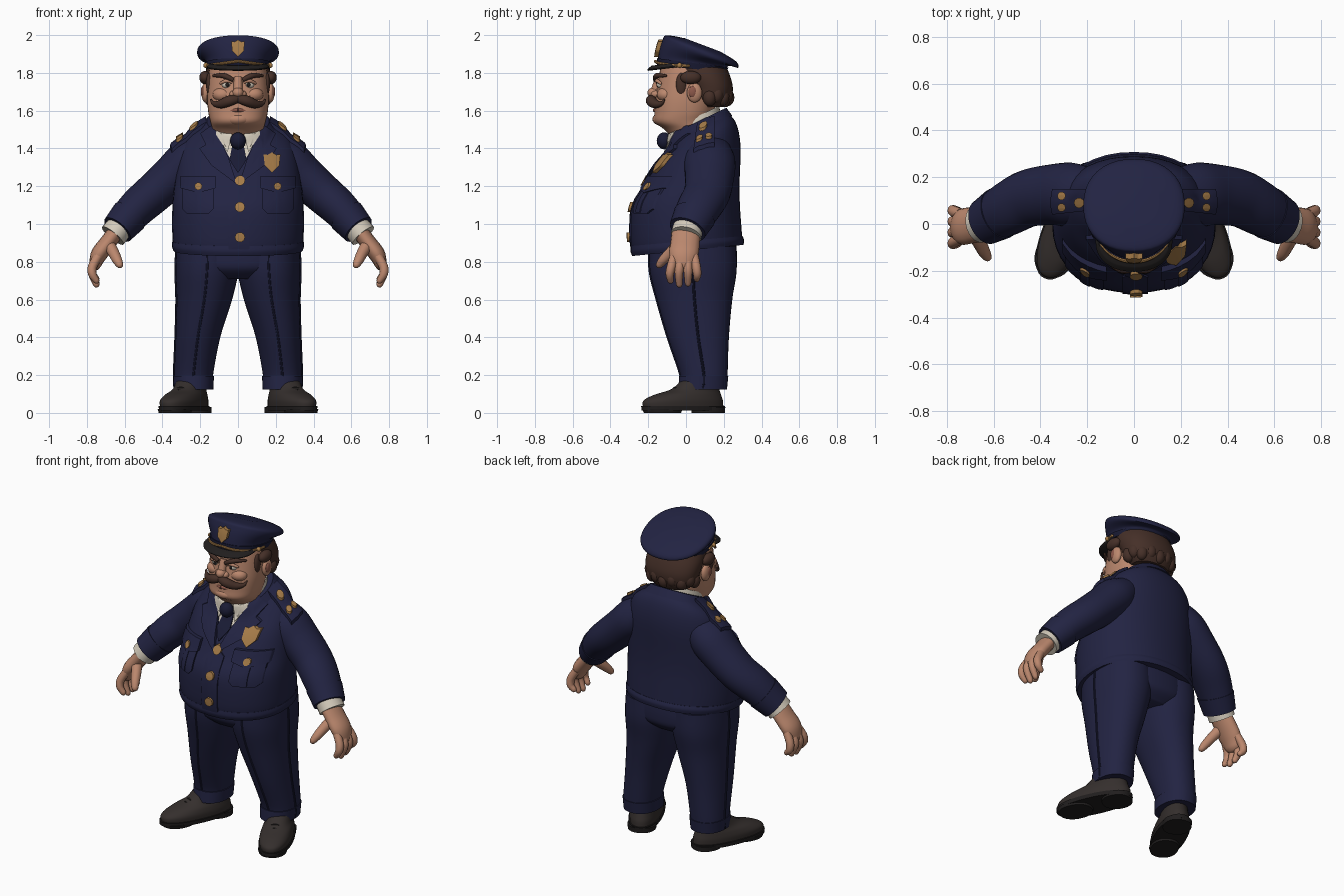
import bpy, bmesh, math
from mathutils import Vector, Matrix
from mathutils.bvhtree import BVHTree

if "Cube" in bpy.data.objects:
    bpy.data.objects.remove(bpy.data.objects["Cube"])


def material(name, *rgb):
    m = bpy.data.materials.new(name)
    m.use_nodes = True
    m.diffuse_color = (*rgb, 1)
    m.node_tree.nodes["Principled BSDF"].inputs["Base Color"].default_value = (*rgb, 1)
    return m


navy = material("navy cloth", .016, .017, .055)
dark_navy = material("dark navy", .01, .011, .035)
skin_tone = material("skin", .5, .245, .155)
lip_tone = material("lip", .27, .1, .07)
hair_brown = material("brown hair", .06, .029, .021)
leather = material("shoe leather", .035, .028, .026)
black = material("black", .015, .013, .013)
cream = material("cream shirt", .66, .6, .5)
gold = material("gold", .38, .2, .065)
made = []


def finish(name, bm, mat, mirror):
    bmesh.ops.recalc_face_normals(bm, faces=bm.faces)
    mesh = bpy.data.meshes.new(name)
    bm.to_mesh(mesh)
    bm.free()
    mesh.materials.append(mat)
    ob = bpy.data.objects.new(name, mesh)
    bpy.context.collection.objects.link(ob)
    if mirror:
        ob.modifiers.new("mirror", "MIRROR").use_mirror_merge = False
    made.append(ob)
    return ob


def skin(name, rings, mat, mirror=False):
    """Bridge rings of points and close both ends."""
    bm = bmesh.new()
    rows = [[bm.verts.new(p) for p in ring] for ring in rings]
    n = len(rows[0])
    for a, b in zip(rows, rows[1:]):
        for i in range(n):
            bm.faces.new((a[i], a[(i + 1) % n], b[(i + 1) % n], b[i]))
    bm.faces.new(rows[0])
    bm.faces.new(rows[-1])
    return finish(name, bm, mat, mirror)


def spline(keys, steps):
    out = []
    last = len(keys) - 1
    for i in range(last):
        quad = [keys[min(max(i + k, 0), last)] for k in (-1, 0, 1, 2)]
        for s in range(steps):
            t = s / steps
            out.append([.5 * (2*q + (r-p)*t + (2*p-5*q+4*r-w)*t*t + (3*q-p-3*r+w)*t**3)
                        for p, q, r, w in zip(*quad)])
    return out + [list(keys[last])]


def oval(power, n):
    for i in range(n):
        a = math.tau * i / n
        yield [math.copysign(abs(f)**(2 / power), f) for f in (math.cos(a), math.sin(a))]


def loft(name, keys, mat, mirror=False, power=2.2, steps=5, n=40, x=0, place=None):
    """Stack ovals given as (y, z, half width, half depth, tilt, x)."""
    place = place or Matrix()
    full = [tuple(k) + (0, x)[len(k) - 4:] for k in keys]
    rings = [[place @ Vector((cx + u*rx, y + v*ry*math.cos(t), z + v*ry*math.sin(t)))
              for u, v in oval(power, n)]
             for y, z, rx, ry, t, cx in spline(full, steps)]
    return skin(name, rings, mat, mirror)


def tube(name, keys, mat, mirror=True, wide=1, ref=(0, 1, 0), tip=True, n=16, steps=5):
    """Sweep an oval along (x, y, z, radius) points, with a rounded tip."""
    pts = spline(keys, steps)
    pos = [Vector(p[:3]) for p in pts]
    rad = [p[3] for p in pts]
    if tip:
        end, r = pos[-1], rad[-1]
        step = (end - pos[-2]).normalized() * r
        pos += [end + step * .6, end + step * .95]
        rad += [r * .78, r * .3]
    rings = []
    for i, (p, r) in enumerate(zip(pos, rad)):
        t = (pos[min(i + 1, len(pos) - 1)] - pos[max(i - 1, 0)]).normalized()
        u = Vector(ref)
        u = (u - t * u.dot(t)).normalized()
        v = t.cross(u)
        rings.append([p + u*a*r*wide + v*b*r for a, b in oval(2, n)])
    return skin(name, rings, mat, mirror)


def ball(name, loc, scale, mat, mirror=False):
    bm = bmesh.new()
    bmesh.ops.create_uvsphere(bm, u_segments=20, v_segments=12, radius=1,
                              matrix=Matrix.LocRotScale(loc, None, scale))
    return finish(name, bm, mat, mirror)


def surface(*parts):
    bm = bmesh.new()
    for ob in parts:
        bm.from_mesh(ob.data)
    return BVHTree.FromBMesh(bm)


def plate(name, outline, mat, tree, lift, mirror=False, top=False):
    """Lay an outline on a surface from the front, or from the top."""
    edge = []
    for a, b in zip(outline, outline[1:] + outline[:1]):
        edge += [Vector(a).lerp(Vector(b), k / 5) for k in range(5)]
    mid = sum(edge, Vector((0, 0))) / len(edge)
    look = Vector((0, 0, -1)) if top else Vector((0, 1, 0))

    def drop(p, height):
        start = Vector((p.x, p.y, 3)) if top else Vector((p.x, -2, p.y))
        hit = tree.ray_cast(start, look)[0] or tree.find_nearest(start + look * 1.9)[0]
        return hit - look * height
    rings = [[drop(p, -.015) for p in edge]]
    rings += [[drop(mid.lerp(p, f), lift) for p in edge] for f in (1, .96, .7, .4, .1)]
    return skin(name, rings, mat, mirror)


def disc(cx, cy, r):
    return [(cx + r*u, cy + r*v) for u, v in oval(2, 10)]


def shield(cx, cy, w, h):
    half = [(0, 1), (.5, .75), (1, .8), (.85, -.3)]
    shape = half + [(0, -1)] + [(-a, b) for a, b in half[:0:-1]]
    return [(cx + a*w, cy + b*h) for a, b in shape]


# Jacket body, sleeves and collar
jacket = loft("jacket", [(.01, .865, .34, .292, .1), (0, .95, .348, .295, .08),
              (0, 1.1, .347, .285, .04), (.03, 1.22, .335, .255, .08), (.065, 1.37, .31, .23, .25),
              (.085, 1.47, .26, .19, .4), (.07, 1.535, .15, .15, .45)], navy)
loft("jacket_hem", [(.01, .86, .343, .296, .1), (.007, .885, .35, .302, .1),
                    (.004, .91, .347, .296, .09)], navy)
sleeve = tube("sleeves", [(.2, .12, 1.38, .105), (.27, .125, 1.325, .118), (.35, .125, 1.25, .112),
              (.45, .11, 1.16, .106), (.54, .065, 1.08, .1), (.635, .01, .975, .084)],
              navy, wide=1.16, tip=False, n=28)
tube("sleeve_bands", [(.575, .045, 1.042, .1), (.638, .008, .97, .088)], navy,
     wide=1.14, tip=False, n=28)
collar = loft("jacket_collar", [(.08, 1.5, .205, .18, .42), (.068, 1.545, .165, .162, .45)], navy)
loft("shirt_collar", [(.055, 1.5, .143, .145, .45), (.05, 1.565, .138, .14, .45)], cream)
chest = surface(jacket, collar)

# Shirt front, tie and lapels
plate("shirt_front", [(-.12, 1.5), (.12, 1.5), (.05, 1.36), (0, 1.3), (-.05, 1.36)],
      cream, chest, .006)
plate("collar_points", [(.03, 1.48), (.12, 1.53), (.115, 1.47), (.055, 1.38)],
      cream, chest, .02, True)
plate("tie", [(-.03, 1.42), (.03, 1.42), (.045, 1.34), (0, 1.27), (-.045, 1.34)],
      dark_navy, chest, .014)
ball("tie_knot", (0, -.115, 1.44), (.042, .04, .045), dark_navy)
plate("lapels", [(.13, 1.53), (.2, 1.48), (.17, 1.42), (.205, 1.4), (.14, 1.31),
                 (.005, 1.21), (.05, 1.35)], navy, chest, .018, True)
plate("placket", [(-.05, .85), (.06, .85), (.06, 1.2), (0, 1.24), (-.05, 1.2)], navy, chest, .007)

# Pockets, badge and buttons
plate("pockets", [(.13, 1.22), (.295, 1.22), (.295, 1.08), (.27, 1.055), (.155, 1.055),
                  (.13, 1.08)], navy, chest, .012, True)
plate("pocket_pleats", [(.19, 1.2), (.23, 1.2), (.23, 1.06), (.19, 1.06)], navy, chest, .017, True)
plate("pocket_flaps", [(.118, 1.255), (.305, 1.255), (.305, 1.19), (.21, 1.165), (.118, 1.19)],
      navy, chest, .024, True)
plate("pocket_buttons", disc(.21, 1.2, .02), gold, chest, .034, True)
plate("chest_badge", shield(.18, 1.325, .045, .055), gold, chest, .022)
for z in (1.23, 1.09, .93):
    plate("front_button", disc(.01, z, .027), gold, chest, .02)

# Epaulettes
shoulder = surface(jacket, sleeve)
plate("epaulettes", [(.17, .06), (.35, .04), (.36, .09), (.35, .15), (.17, .15)],
      navy, shoulder, .022, True, True)
for x, y, r in ((.235, .09, .022), (.31, .12, .018), (.31, .07, .018)):
    plate("epaulette_stud", disc(x, y, r), gold, shoulder, .036, True, True)

# Shirt cuffs and hands
tube("shirt_cuffs", [(.62, .015, .99, .072), (.663, 0, .938, .073)], cream,
     wide=1.12, tip=False, n=24)
tube("palms", [(.645, 0, .96, .043), (.69, -.005, .9, .044), (.735, -.012, .84, .044),
               (.757, -.014, .785, .032)], skin_tone, wide=1.75)
for i, low in enumerate((.7, .68, .685, .71)):
    y = -.078 + .044 * i
    tube("fingers", [(.74, y*.8, .83, .024), (.77, y, .775, .024), (.771, y*1.1, .735, .022),
                     (.75, y*1.05, low, .017)], skin_tone, n=12)
tube("thumbs", [(.69, -.03, .9, .034), (.66, -.08, .85, .03), (.64, -.12, .81, .026),
                (.627, -.14, .785, .02)], skin_tone, n=12)

# Trousers
loft("hips", [(.035, .71, .2, .17), (.035, .76, .3, .225), (.035, .82, .325, .235),
              (.035, .9, .32, .23)], navy)
leg = [(.09, .13, .1, .125, 0, .235), (.095, .2, .103, .125, 0, .235),
       (.065, .4, .118, .162, 0, .212), (.045, .6, .147, .2, 0, .178),
       (.038, .75, .166, .23, 0, .164), (.035, .88, .165, .23, 0, .16)]
loft("trouser_legs", leg, navy, True)
loft("trouser_hems", [(.088, .125, .104, .129, 0, .235), (.094, .195, .108, .13, 0, .235)],
     navy, True)
tube("side_seams", [(x + rx, y, z, .007) for y, z, rx, ry, t, x in leg], dark_navy, n=8)
tube("front_creases", [(x, y - ry, z, .006) for y, z, rx, ry, t, x in leg], navy,
     ref=(1, 0, 0), n=8)

# Shoes, turned outwards
turn = Matrix.Translation((.285, -.015, 0)) @ Matrix.Rotation(math.radians(24), 4, "Z")
loft("shoe_uppers", [(0, .03, .09, .228), (0, .065, .092, .225), (.025, .095, .085, .19),
                     (.07, .125, .074, .135), (.1, .175, .072, .1)], leather, True, place=turn)
loft("shoe_soles", [(0, .012, .095, .236), (0, .036, .097, .238)], black, True, place=turn)
loft("shoe_heels", [(.145, 0, .082, .088), (.145, .03, .084, .09)], black, True, place=turn)
loft("shoe_balls", [(-.12, 0, .08, .1), (-.12, .02, .085, .108)], black, True, place=turn)
for y, z in ((-.1, .103), (-.07, .118), (-.045, .133)):
    ends = [turn @ Vector((x, y, z - abs(x) * .4)) for x in (-.045, 0, .045)]
    tube("laces", [(*p, .007) for p in ends], black, ref=(0, 0, 1), n=8)

# Head and face
loft("head", [(.06, 1.44, .12, .12), (.02, 1.5, .135, .135), (-.018, 1.54, .146, .148),
              (-.01, 1.59, .157, .157), (0, 1.66, .163, .162), (.01, 1.74, .16, .16),
              (.02, 1.8, .155, .16), (.02, 1.86, .14, .15)], skin_tone, power=2.3)
ball("chin", (0, -.125, 1.555), (.07, .053, .035), skin_tone)
ball("cheeks", (.08, -.105, 1.685), (.055, .05, .04), skin_tone, True)
ball("nose_tip", (0, -.168, 1.695), (.03, .037, .028), skin_tone)
ball("nostrils", (.025, -.16, 1.687), (.02, .025, .019), skin_tone, True)
tube("nose_bridge", [(0, -.14, 1.775, .022), (0, -.165, 1.7, .024)], skin_tone, False)
ball("eyes", (.06, -.132, 1.737), (.026, .022, .02), cream, True)
ball("pupils", (.056, -.151, 1.737), (.01, .006, .011), black, True)
tube("eyelids", [(.03, -.152, 1.75, .008), (.06, -.153, 1.758, .01), (.092, -.135, 1.745, .007)],
     skin_tone, ref=(0, 0, 1))
tube("eyebrows", [(.025, -.163, 1.762, .011), (.075, -.155, 1.785, .014),
                  (.13, -.108, 1.785, .007)], hair_brown)
tube("moustache", [(0, -.18, 1.662, .02), (.045, -.185, 1.652, .028), (.09, -.162, 1.635, .023),
                   (.128, -.132, 1.637, .012), (.143, -.115, 1.658, .005)], hair_brown)
tube("lower_lip", [(0, -.165, 1.603, .011), (.05, -.154, 1.6, .006)], lip_tone)
ball("ears", (.172, .045, 1.695), (.022, .04, .052), skin_tone, True)
ball("ear_hollows", (.187, .035, 1.7), (.01, .022, .03), lip_tone, True)

# Hair with rounded curls
loft("hair", [(.14, 1.62, .12, .08), (.135, 1.66, .158, .105), (.13, 1.72, .172, .118),
              (.1, 1.78, .175, .135), (.06, 1.84, .163, .15)], hair_brown)
for i in range(9):
    a = math.pi * i / 8
    ball("hair_curl", (.145 * math.cos(a), .125 + .095 * math.sin(a), 1.67 + .015 * (i % 2)),
         (.036, .036, .046), hair_brown)
ball("side_tufts", (.175, .025, 1.775), (.03, .055, .035), hair_brown, True)
ball("sideburns", (.153, -.025, 1.74), (.016, .028, .06), hair_brown, True)

# Peaked cap
cap = loft("cap", [(.03, 1.825, .165, .18, -.1), (.04, 1.865, .172, .188, -.15),
                   (.075, 1.9, .215, .213, -.35), (.082, 1.93, .198, .195, -.36),
                   (.088, 1.948, .1, .1, -.36)], navy)
loft("cap_band", [(.03, 1.822, .17, .185, -.1), (.036, 1.853, .175, .19, -.13)], dark_navy)
loft("visor", [(-.075, 1.826, .158, .124, .12), (-.075, 1.834, .164, .13, .12),
               (-.07, 1.85, .15, .112, .1)], black, steps=3)
arc = [math.radians(a) for a in range(0, 86, 17)]
tube("cap_strap", [(.175 * math.sin(a), .03 - .192 * math.cos(a), 1.862 - .025 * math.sin(a), .008)
                   for a in arc], gold, ref=(0, 0, 1), n=8)
ball("strap_studs", (.17, -.035, 1.84), (.014, .014, .014), gold, True)
plate("cap_badge", shield(0, 1.93, .036, .046), gold, surface(cap), .022)

# Smooth shading with crisp edges
for ob in bpy.context.selected_objects:
    ob.select_set(False)
for ob in made:
    ob.select_set(True)
bpy.context.view_layer.objects.active = jacket
bpy.ops.object.shade_smooth_by_angle(angle=math.radians(40))
